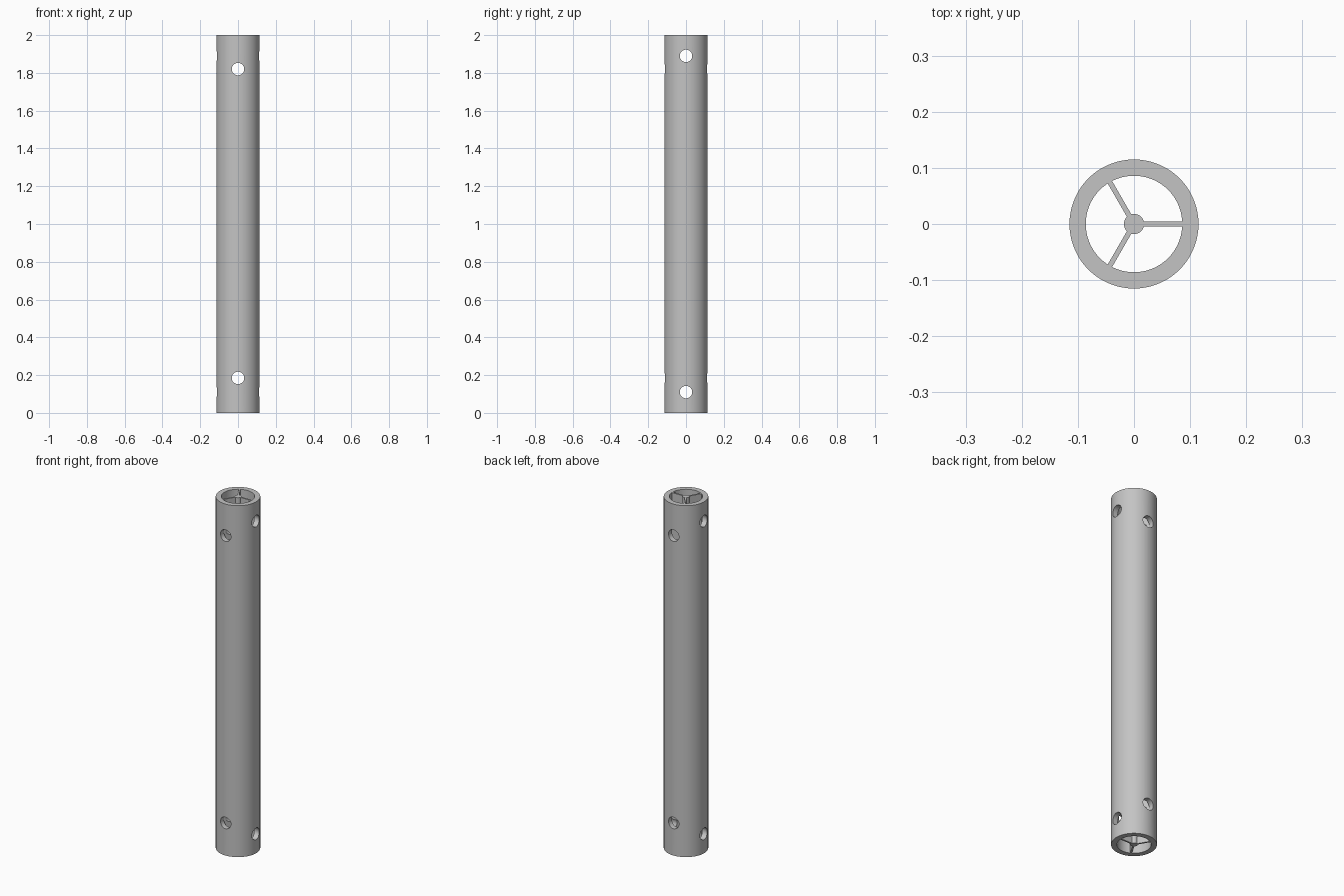
import bpy, bmesh, math
from mathutils import Matrix, Vector

if "Cube" in bpy.data.objects:
    bpy.data.objects.remove(bpy.data.objects["Cube"])

HEIGHT, OUTER, INNER, HUB = 2.0, 0.115, 0.086, 0.018
SPOKE_WIDTH, HOLE = 0.009, 0.033

grey = bpy.data.materials.new("light_grey")
grey.diffuse_color = (0.55, 0.55, 0.55, 1)
grey.use_nodes = True
grey.node_tree.nodes["Principled BSDF"].inputs["Base Color"].default_value = grey.diffuse_color


def make_object(name, bm):
    bmesh.ops.recalc_face_normals(bm, faces=bm.faces)
    mesh = bpy.data.meshes.new(name)
    bm.to_mesh(mesh)
    bm.free()
    mesh.materials.append(grey)
    obj = bpy.data.objects.new(name, mesh)
    bpy.context.collection.objects.link(obj)
    return obj


def add_cylinder(bm, radius, depth, segments, matrix):
    bmesh.ops.create_cone(bm, cap_ends=True, segments=segments, radius1=radius,
                          radius2=radius, depth=depth, matrix=matrix)


# Cross holes: one pair along y, one pair along x nearer the ends
bm = bmesh.new()
for z, axis in ((0.185, 'X'), (1.82, 'X'), (0.11, 'Y'), (1.89, 'Y')):
    add_cylinder(bm, HOLE, 0.4, 32, Matrix.Translation((0, 0, z))
                 @ Matrix.Rotation(math.pi / 2, 4, axis))
cutter = make_object("hole_cutter", bm)
cutter.hide_render = True
cutter.hide_set(True)


def drill(obj):
    bpy.ops.object.select_all(action='DESELECT')
    obj.select_set(True)
    bpy.context.view_layer.objects.active = obj
    mod = obj.modifiers.new("holes", 'BOOLEAN')
    mod.operation = 'DIFFERENCE'
    mod.solver = 'EXACT'
    mod.object = cutter
    bpy.ops.object.modifier_apply(modifier=mod.name)
    bpy.ops.object.shade_smooth_by_angle(angle=math.radians(30))


# Outer tube: rectangular wall section swept around z
bm = bmesh.new()
section = [(OUTER, 0), (OUTER, HEIGHT), (INNER, HEIGHT), (INNER, 0)]
SEG = 72
rings = [[bm.verts.new((r * math.cos(2 * math.pi * i / SEG),
                        r * math.sin(2 * math.pi * i / SEG), z))
          for i in range(SEG)] for r, z in section]
for k in range(4):
    a, b = rings[k], rings[(k + 1) % 4]
    for i in range(SEG):
        j = (i + 1) % SEG
        bm.faces.new((a[i], a[j], b[j], b[i]))
drill(make_object("tube", bm))

# Central core
bm = bmesh.new()
add_cylinder(bm, HUB, HEIGHT, 32, Matrix.Translation((0, 0, HEIGHT / 2)))
drill(make_object("core", bm))

# Three full-length webs joining core and tube
start, end = HUB - 0.001, INNER + 0.001
for n in range(3):
    bm = bmesh.new()
    bmesh.ops.create_cube(bm, size=1, matrix=(
        Matrix.Rotation(n * 2 * math.pi / 3, 4, 'Z')
        @ Matrix.Translation(((start + end) / 2, 0, HEIGHT / 2))
        @ Matrix.Diagonal(Vector((end - start, SPOKE_WIDTH, HEIGHT, 1)))))
    drill(make_object(f"web_{n + 1}", bm))
